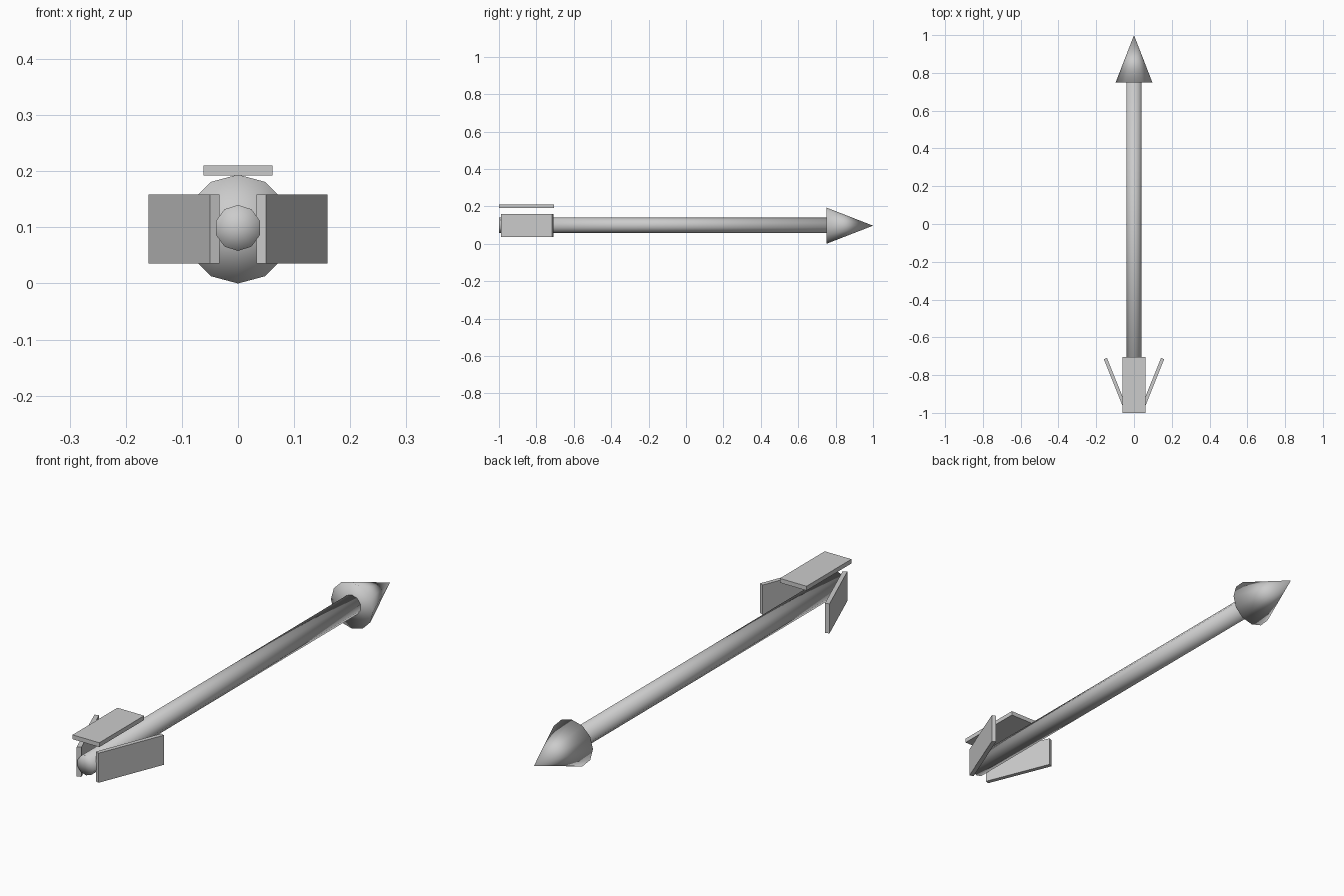
import bpy
import math

if "Cube" in bpy.data.objects:
    bpy.data.objects.remove(bpy.data.objects["Cube"])

AXIS_Z = 0.097   # height of the arrow's centre line
TILT = math.radians(21.9)


def smooth(obj):
    for p in obj.data.polygons:
        p.use_smooth = True


def fin(name, location, size, turn=0):
    bpy.ops.mesh.primitive_cube_add(size=1, location=location, rotation=(0, 0, turn))
    obj = bpy.context.object
    obj.name = name
    obj.scale = size
    return obj


# Shaft: ten-sided rod along y, running to the back of the head
y0, y1 = -1.0, 0.755
bpy.ops.mesh.primitive_cylinder_add(
    vertices=10, radius=0.041, depth=y1 - y0, end_fill_type='TRIFAN',
    location=(0, (y0 + y1) / 2, AXIS_Z + 0.002), rotation=(-math.pi / 2, 0, 0))
shaft = bpy.context.object
shaft.name = "shaft"
smooth(shaft)

# Head: twelve-sided cone pointing to +y
bpy.ops.mesh.primitive_cone_add(
    vertices=12, radius1=0.097, radius2=0, depth=0.25, end_fill_type='TRIFAN',
    location=(0, 0.875, AXIS_Z), rotation=(-math.pi / 2, 0, 0))
head = bpy.context.object
head.name = "arrow_head"
smooth(head)

# Top fin lies flat above the shaft
fin("top_fin", (0, -0.8525, 0.201), (0.123, 0.295, 0.018))

# Side fins stand upright and flare outward toward the head
for side, label in ((-1, "left"), (1, "right")):
    fin(label + "_fin", (side * 0.0965, -0.849, 0.0975), (0.018, 0.295, 0.123), -side * TILT)
